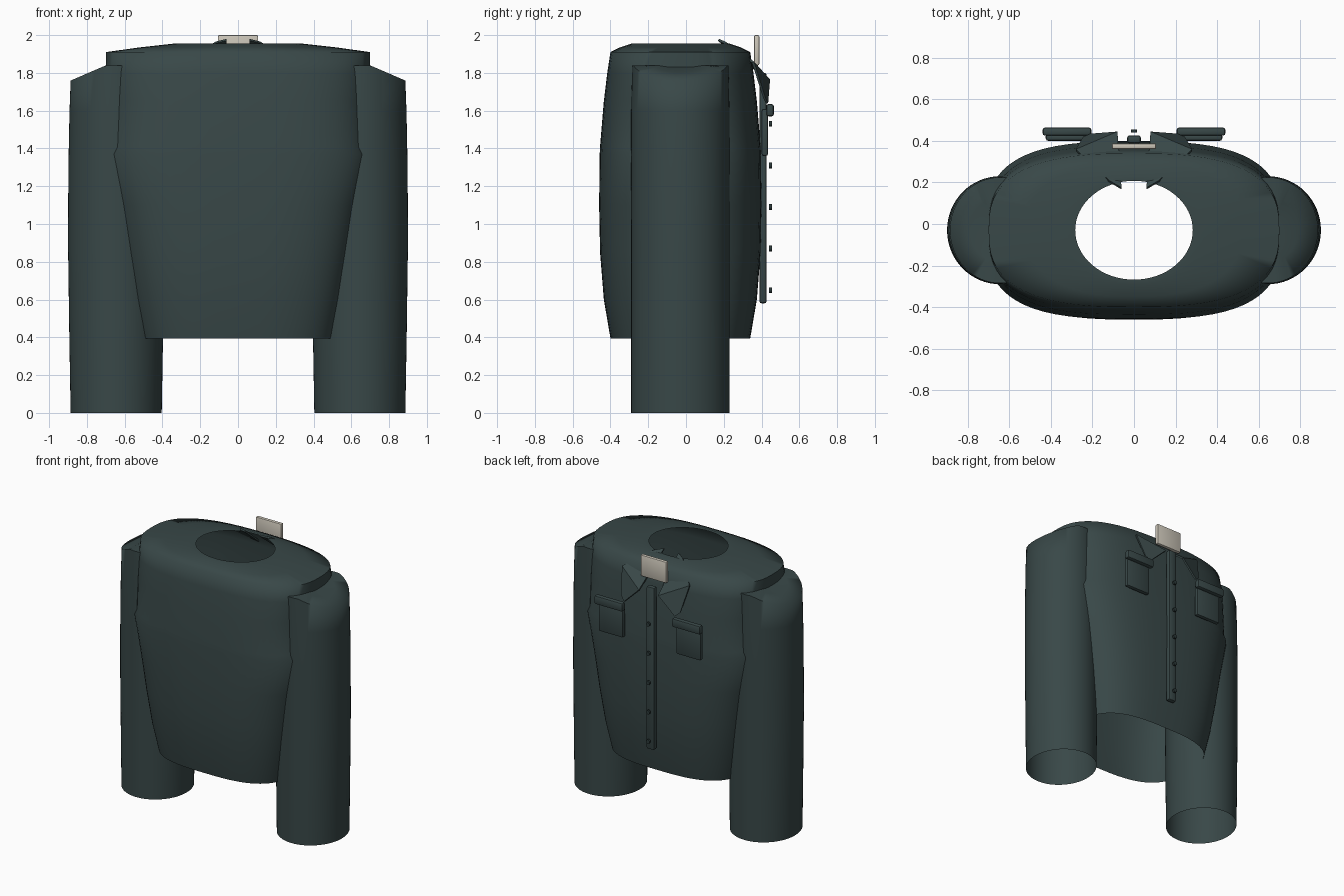
import bpy, bmesh, math

cube = bpy.data.objects.get("Cube")
if cube:
    bpy.data.objects.remove(cube, do_unlink=True)


def material(name, colour):
    mat = bpy.data.materials.new(name)
    mat.use_nodes = True
    mat.diffuse_color = (*colour, 1)
    mat.node_tree.nodes["Principled BSDF"].inputs["Base Color"].default_value = (*colour, 1)
    return mat


CLOTH = material("dark green cloth", (0.04, 0.064, 0.064))
TRIM = material("button green", (0.025, 0.042, 0.042))
CREAM = material("cream label", (0.60, 0.56, 0.48))
CY = -0.03  # depth centre of the garment


def finish(name, bm, mat, angle=40):
    mesh = bpy.data.meshes.new(name)
    bm.to_mesh(mesh)
    bm.free()
    obj = bpy.data.objects.new(name, mesh)
    bpy.context.collection.objects.link(obj)
    mesh.materials.append(mat)
    bpy.ops.object.select_all(action="DESELECT")
    obj.select_set(True)
    bpy.context.view_layer.objects.active = obj
    bpy.ops.object.shade_smooth_by_angle(angle=math.radians(angle))
    return obj


def ring(cx, rx, ry, n, height, count=64):
    """Superellipse loop; height is a function of x."""
    pts = []
    for i in range(count):
        a = 2 * math.pi * i / count
        c, s = math.cos(a), math.sin(a)
        x = cx + rx * math.copysign(abs(c) ** (2 / n), c)
        y = CY + ry * math.copysign(abs(s) ** (2 / n), s)
        pts.append((x, y, height(x)))
    return pts


def loft(name, rings, mat, close_top=False, angle=40):
    bm = bmesh.new()
    loops = [[bm.verts.new(p) for p in r] for r in rings]
    for low, high in zip(loops, loops[1:]):
        for j in range(len(low)):
            k = (j + 1) % len(low)
            bm.faces.new((low[j], low[k], high[k], high[j]))
    if close_top:
        bm.faces.new(loops[-1])
    return finish(name, bm, mat, angle)


def box(name, low, high, mat, bevel=0.008):
    bm = bmesh.new()
    bmesh.ops.create_cube(bm, size=1)
    for v in bm.verts:
        v.co = [a if c < 0 else b for c, a, b in zip(v.co, low, high)]
    bmesh.ops.bevel(bm, geom=bm.edges[:], offset=bevel, segments=2,
                    profile=0.5, affect="EDGES")
    return finish(name, bm, mat)


# Torso: open at hem and neck
body = [  # height, half width, half depth, squareness
    (0.395, 0.52, 0.37, 3.0), (0.6, 0.565, 0.405, 3.0), (0.85, 0.61, 0.425, 3.0),
    (1.1, 0.655, 0.43, 3.0), (1.37, 0.715, 0.427, 3.0), (1.41, 0.695, 0.425, 3.0),
    (1.65, 0.695, 0.405, 3.0), (1.8, 0.70, 0.387, 2.9), (1.91, 0.70, 0.37, 2.7),
    (1.935, 0.52, 0.32, 2.4), (1.955, 0.34, 0.26, 2.1), (1.955, 0.283, 0.238, 2.0),
]
loft("torso", [ring(0, a, b, n, lambda x, z=z: z) for z, a, b, n in body], CLOTH, angle=75)


# Sleeves: open cuffs, sloping shoulder caps
def shoulder_height(x):
    return min(1.84, 1.76 + (0.885 - abs(x)) * 0.43)


for side, label in ((1, "left"), (-1, "right")):
    rings = []
    for z, r in ((0, 0.241), (0.4, 0.248), (0.9, 0.255), (1.3, 0.253), (1.6, 0.247)):
        rings.append(ring(side * 0.645, r, 0.26, 2, lambda x, z=z: z))
    for scale in (1, 0.6, 0.1):
        rings.append(ring(side * 0.645, 0.241 * scale, 0.255 * scale, 2, shoulder_height))
    loft(label + "_sleeve", rings, CLOTH, close_top=True, angle=75)

    # Collar leaf folded over the neckline
    bm = bmesh.new()
    leaf = [(0.06, 0.175, 1.98), (0.08, 0.445, 1.765), (0.21, 0.435, 1.64),
            (0.245, 0.42, 1.67), (0.28, 0.36, 1.86), (0.12, 0.21, 1.965)]
    v = [bm.verts.new((side * x, y, z)) for x, y, z in leaf]
    for face in ((0, 1, 4, 5), (1, 2, 3, 4)):
        bm.faces.new([v[i] for i in face])
    bmesh.ops.recalc_face_normals(bm, faces=bm.faces[:])
    bmesh.ops.solidify(bm, geom=bm.faces[:], thickness=0.012)
    finish(label + "_collar", bm, CLOTH)

    # Chest pocket with flap
    for part, inner, outer, y0, y1, z0, z1 in (
            ("pocket", 0.22, 0.425, 0.40, 0.435, 1.36, 1.61),
            ("pocket_flap", 0.205, 0.44, 0.425, 0.465, 1.57, 1.635)):
        xs = sorted((side * inner, side * outer))
        box(label + "_" + part, (xs[0], y0, z0), (xs[1], y1, z1), CLOTH, 0.012)

# Placket and its buttons
box("placket", (-0.033, 0.388, 0.58), (0.033, 0.427, 1.8), CLOTH, 0.012)
for i in range(5):
    bm = bmesh.new()
    bmesh.ops.create_cone(bm, cap_ends=True, segments=16, radius1=0.015,
                          radius2=0.015, depth=0.014)
    button = finish("button_%d" % (i + 1), bm, TRIM)
    button.rotation_euler.x = math.pi / 2
    button.location = (0, 0.447, 0.65 + 0.22 * i)

# Neck label
box("neck_label", (-0.107, 0.36, 1.84), (0.107, 0.388, 2.0), CREAM, 0.008)
